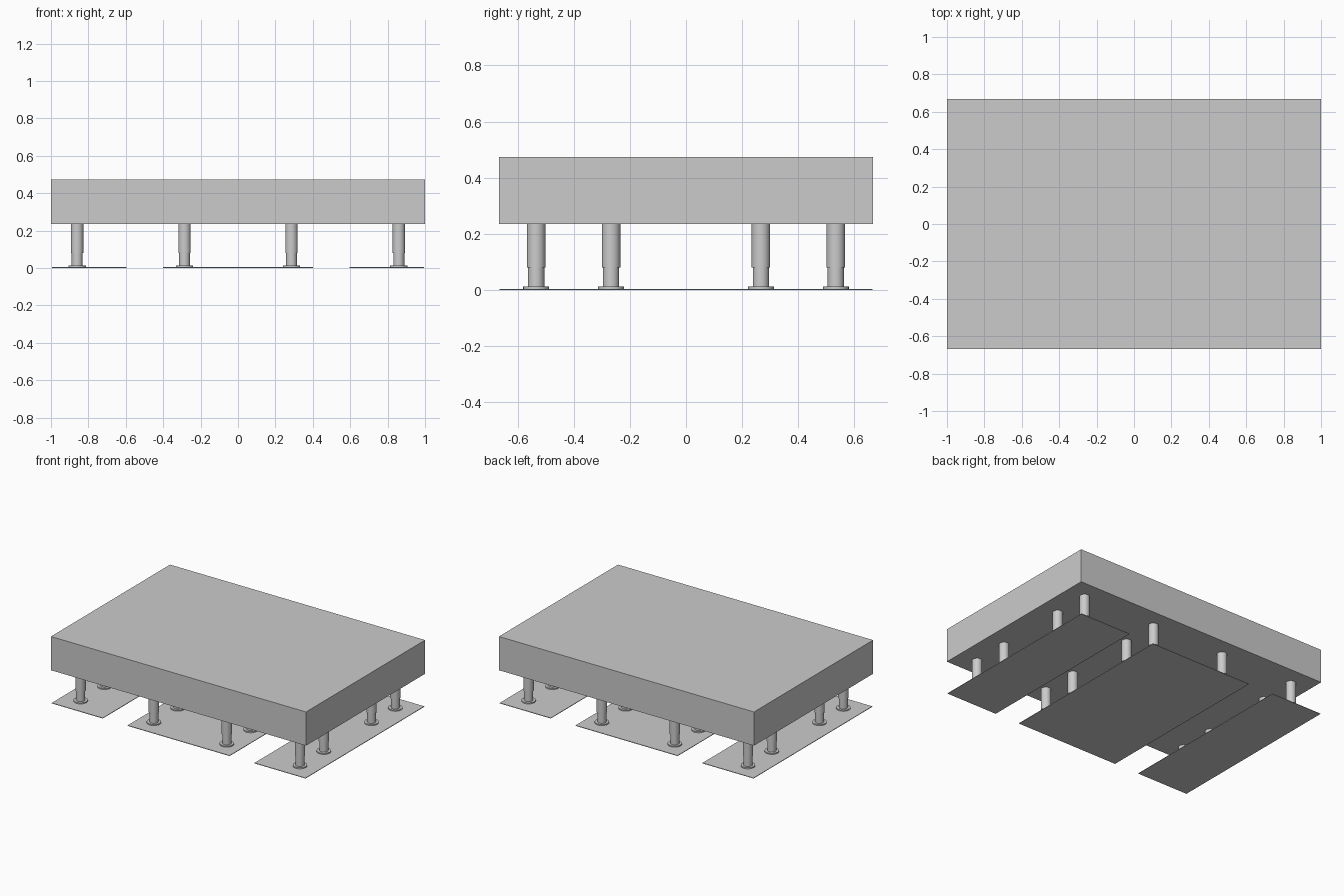
import bpy
import bmesh
from math import radians

cube = bpy.data.objects.get("Cube")
if cube:
    bpy.data.objects.remove(cube, do_unlink=True)

grey = bpy.data.materials.new("plain grey")
grey.use_nodes = True
COLOUR = (0.6, 0.6, 0.6, 1)
grey.diffuse_color = COLOUR
grey.node_tree.nodes["Principled BSDF"].inputs["Base Color"].default_value = COLOUR


def add_object(name, bm):
    bmesh.ops.recalc_face_normals(bm, faces=bm.faces)
    mesh = bpy.data.meshes.new(name)
    bm.to_mesh(mesh)
    bm.free()
    mesh.materials.append(grey)
    obj = bpy.data.objects.new(name, mesh)
    bpy.context.collection.objects.link(obj)
    return obj


def box(name, x0, x1, half_y, z0, z1):
    bm = bmesh.new()
    bmesh.ops.create_cube(bm, size=1)
    bmesh.ops.scale(bm, vec=(x1 - x0, 2 * half_y, z1 - z0), verts=bm.verts)
    bmesh.ops.translate(bm, vec=((x0 + x1) / 2, 0, (z0 + z1) / 2), verts=bm.verts)
    return add_object(name, bm)


def lathe(name, profile, segments=32):
    bm = bmesh.new()
    verts = [bm.verts.new((r, 0, z)) for r, z in profile]
    edges = [bm.edges.new(pair) for pair in zip(verts, verts[1:])]
    bmesh.ops.spin(bm, geom=verts + edges, cent=(0, 0, 0), axis=(0, 0, 1),
                   angle=radians(360), steps=segments, use_merge=True)
    bmesh.ops.remove_doubles(bm, verts=bm.verts, dist=1e-5)
    return add_object(name, bm)


# Thick slab
SLAB_BOTTOM = 0.235
box("slab", -1, 1, 0.667, SLAB_BOTTOM, 0.474)

# Thin ground plates
PLATE_TOP = 0.004
for name, x0, x1 in (("right_plate", -0.995, -0.595),
                     ("middle_plate", -0.4, 0.4),
                     ("left_plate", 0.595, 0.995)):
    box(name, x0, x1, 0.665, 0, PLATE_TOP)

# Stepped legs with a round foot flange, sharing one mesh
FLANGE_TOP = 0.012
STEP = 0.08
leg = lathe("leg", [(0, PLATE_TOP), (0.046, PLATE_TOP), (0.046, FLANGE_TOP),
                    (0.029, FLANGE_TOP), (0.029, STEP), (0.033, STEP),
                    (0.033, SLAB_BOTTOM), (0, SLAB_BOTTOM)])
bpy.ops.object.select_all(action='DESELECT')
leg.select_set(True)
bpy.context.view_layer.objects.active = leg
bpy.ops.object.shade_smooth_by_angle(angle=radians(30))

spots = [(x, y) for x in (-0.86, -0.286, 0.286, 0.86)
         for y in (-0.534, -0.267, 0.267, 0.534)]
for i, (x, y) in enumerate(spots):
    part = leg if i == 0 else leg.copy()
    if i:
        bpy.context.collection.objects.link(part)
    part.name = f"leg_{i + 1}"
    part.location = (x, y, 0)
